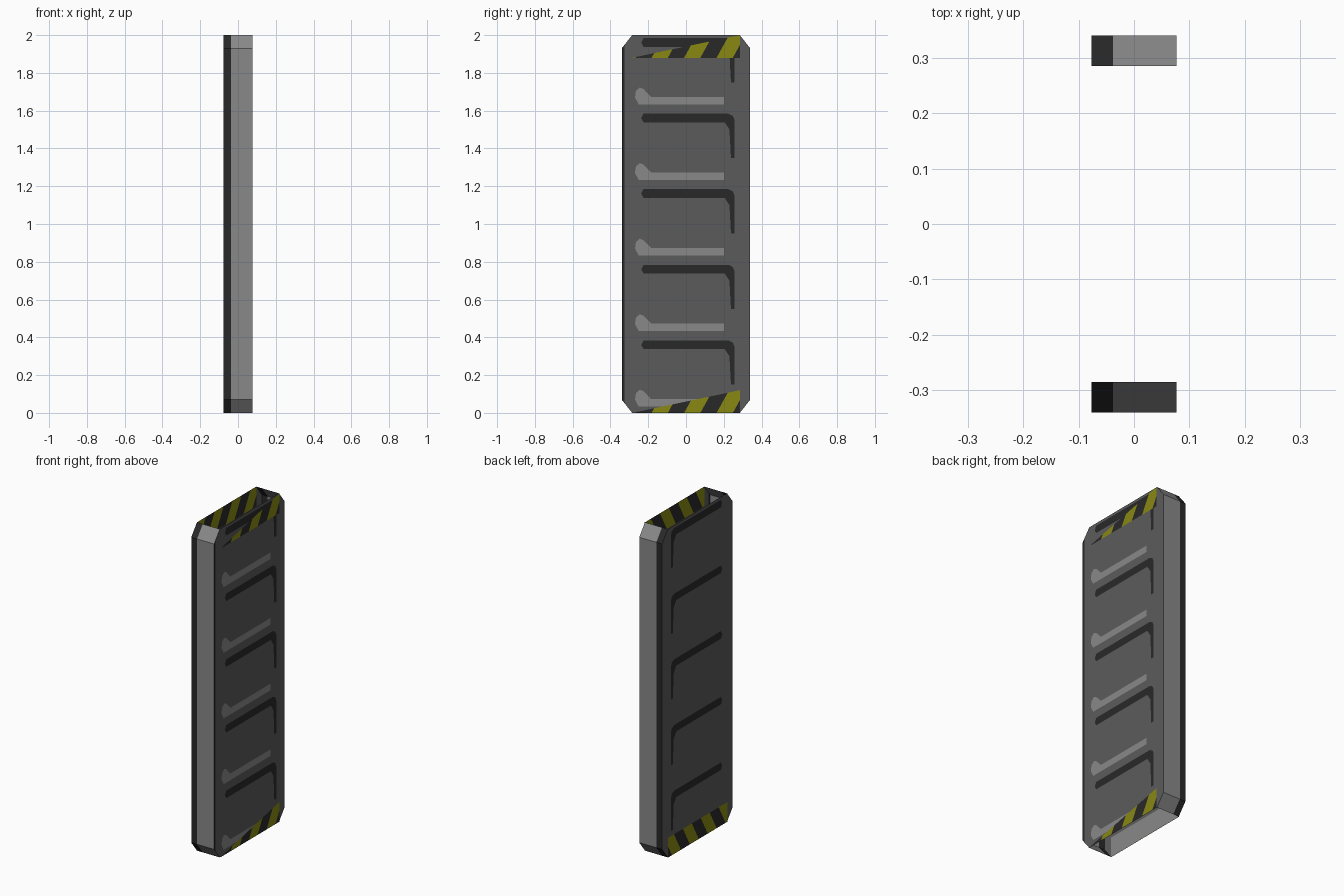
import bpy, bmesh

if "Cube" in bpy.data.objects:
    bpy.data.objects.remove(bpy.data.objects["Cube"])

X, Y, H = 0.077, 0.34, 2.0      # half thickness, half width, height
CY, CZ = 0.285, 0.07            # corner cuts
SH = 0.12                       # height of the hazard bands


def material(name, col):
    m = bpy.data.materials.new(name)
    m.diffuse_color = (*col, 1)
    m.use_nodes = True
    m.node_tree.nodes["Principled BSDF"].inputs["Base Color"].default_value = m.diffuse_color
    return m


MID = material("mid_grey", (0.105, 0.105, 0.105))
LIGHT = material("light_grey", (0.25, 0.25, 0.25))
DARK = material("near_black", (0.022, 0.022, 0.022))
YELLOW = material("yellow", (0.25, 0.25, 0.007))


def finish(name, bm, mats):
    me = bpy.data.meshes.new(name)
    bm.to_mesh(me)
    bm.free()
    for m in mats:
        me.materials.append(m)
    ob = bpy.data.objects.new(name, me)
    bpy.context.collection.objects.link(ob)
    return ob


def plate(bm, x, pts, facing=1):
    """Flat polygon of (y, z) points at depth x, facing +x or -x."""
    f = bm.faces.new([bm.verts.new((x, y, z)) for y, z in pts])
    f.normal_update()
    if f.normal.x * facing < 0:
        f.normal_flip()
    return f


def cut(bm, co, no):
    bmesh.ops.bisect_plane(bm, geom=bm.verts[:] + bm.edges[:] + bm.faces[:],
                           dist=1e-5, plane_co=co, plane_no=no)


OCT = [(CY, 0), (Y, CZ), (Y, H - CZ), (CY, H),
       (-CY, H), (-Y, H - CZ), (-Y, CZ), (-CY, 0)]

# Edge walls and cut corners, open at the top and bottom, dark along the rear
bm = bmesh.new()
for i in (0, 1, 2, 4, 5, 6):
    (y0, z0), (y1, z1) = OCT[i], OCT[i + 1]
    bm.faces.new([bm.verts.new(p) for p in
                  ((X, y0, z0), (X, y1, z1), (-X, y1, z1), (-X, y0, z0))])
bmesh.ops.remove_doubles(bm, verts=bm.verts[:], dist=1e-5)
bmesh.ops.recalc_face_normals(bm, faces=bm.faces[:])
for f in bm.faces:
    f.normal_update()
    c = f.calc_center_median()
    if f.normal.y * c.y < 0:
        f.normal_flip()
cut(bm, (-0.038, 0, 0), (1, 0, 0))
for f in bm.faces:
    f.material_index = int(f.calc_center_median().x < -0.038)
finish("edge_walls", bm, [LIGHT, DARK])

# Wide panels; the right one has a thin dark border
bm = bmesh.new()
plate(bm, X, OCT)
cut(bm, (0, -0.325, 0), (0, 1, 0))
for f in bm.faces:
    f.material_index = int(f.calc_center_median().y < -0.325)
finish("right_panel", bm, [MID, DARK])
bm = bmesh.new()
plate(bm, -X, OCT, -1)
finish("left_panel", bm, [MID])

# Painted groove shading, repeated up the panels
HOOK = [(-0.225, 0.024), (0.225, 0.024), (0.248, 0.012), (0.257, -0.01),
        (0.257, -0.21), (0.238, -0.21), (0.23, -0.06), (0.205, -0.022),
        (-0.225, -0.022), (-0.237, 0)]
BAR = [(0.2, 0.018), (-0.185, 0.018), (-0.225, 0.06), (-0.245, 0.067),
       (-0.265, 0.05), (-0.27, 0.015), (-0.25, -0.022), (0.2, -0.022)]


def repeat(name, shape, z0, x, facing, mat):
    bm = bmesh.new()
    for k in range(5):
        plate(bm, x, [(y, z + z0 + 0.4 * k) for y, z in shape], facing)
    finish(name, bm, [mat])


repeat("right_dark_grooves", HOOK, 0.36, X + 0.001, 1, DARK)
repeat("right_light_grooves", BAR, 0.055, X + 0.001, 1, LIGHT)
repeat("left_dark_grooves", HOOK, 0.36, -X - 0.001, -1, DARK)


# Hazard bands: one polygon sliced along slanted lines, alternating colours
def hazard(name, x, pts, facing):
    bm = bmesh.new()
    plate(bm, x, pts, facing)
    zb = min(z for _, z in pts)
    step, slant = 0.086, 0.55
    for k in range(-5, 6):
        cut(bm, (0, k * step - 0.01, zb), (0, 1, -slant))
    for f in bm.faces:
        c = f.calc_center_median()
        f.material_index = int((c.y + 0.01 - slant * (c.z - zb)) // step) % 2
    finish(name, bm, [YELLOW, DARK])


def band(z0):
    return [(-CY, z0), (CY, z0), (CY, z0 + SH), (-CY, z0 + SH)]


def wedge(z0):
    return [(-CY, z0), (CY, z0), (CY, z0 + SH)]


hazard("right_top_hazard", X + 0.002, wedge(H - SH), 1)
hazard("right_bottom_hazard", X + 0.002, wedge(0), 1)
hazard("left_bottom_hazard", -X - 0.002, band(0), -1)
hazard("inner_left_hazard", -X + 0.001, band(H - SH), 1)
hazard("inner_right_hazard", X - 0.001, band(H - SH), -1)

# Light lining inside the lower opening
bm = bmesh.new()
plate(bm, -X + 0.001, band(0))
finish("inner_bottom_lining", bm, [LIGHT])
